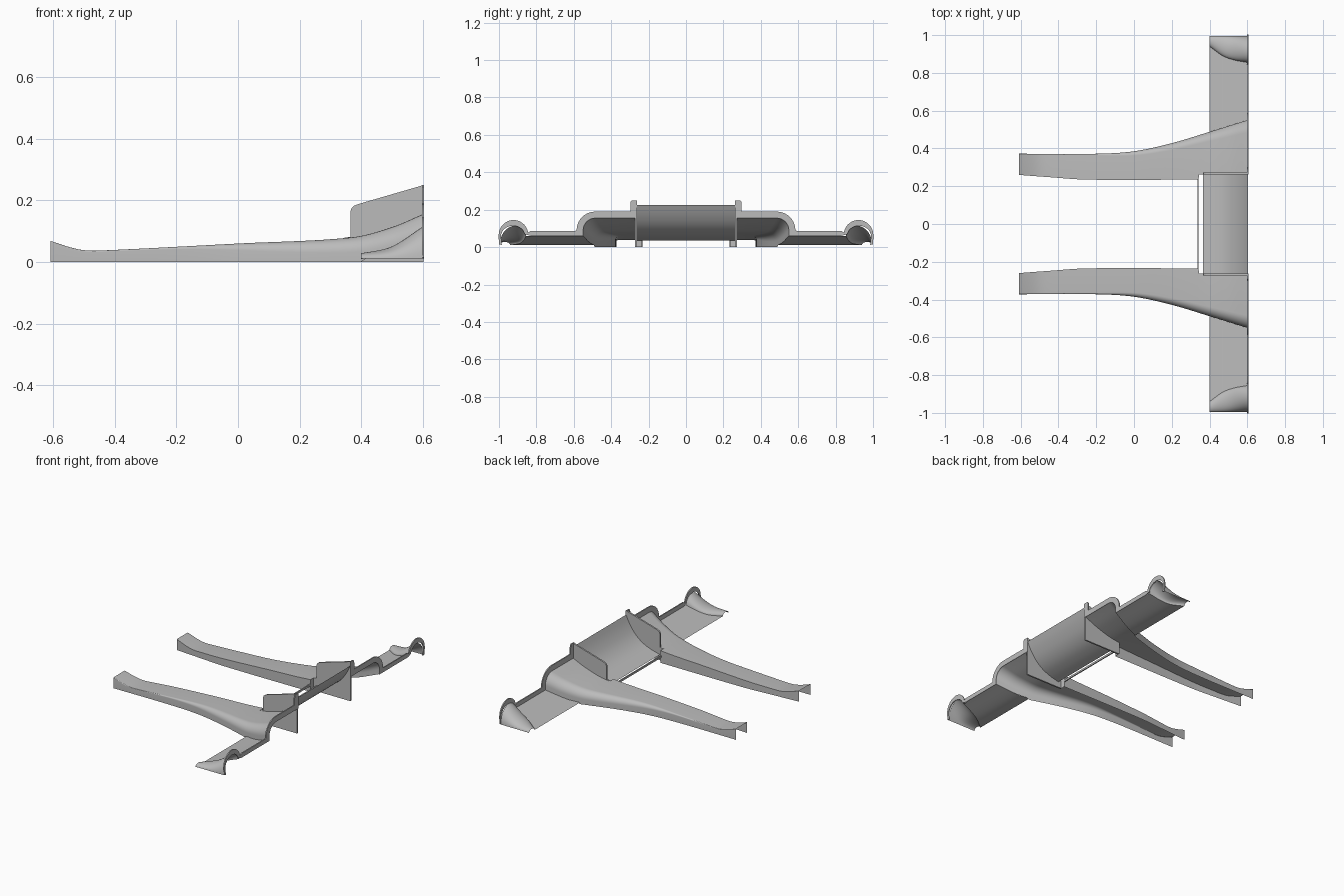
import bpy, bmesh
from math import sin, cos, pi

if "Cube" in bpy.data.objects:
    bpy.data.objects.remove(bpy.data.objects["Cube"])

GREY = (0.5, 0.5, 0.5, 1)
mat = bpy.data.materials.new("plain grey")
mat.use_nodes = True
mat.diffuse_color = GREY
mat.node_tree.nodes["Principled BSDF"].inputs["Base Color"].default_value = GREY


def curve(keys, x):
    """Smooth interpolation through (x, value) keys."""
    x = min(max(x, keys[0][0]), keys[-1][0])
    n = len(keys)

    def slope(i):
        a, b = keys[max(i - 1, 0)], keys[min(i + 1, n - 1)]
        return (b[1] - a[1]) / (b[0] - a[0])
    for i in range(n - 1):
        (x0, v0), (x1, v1) = keys[i], keys[i + 1]
        if x <= x1:
            d = x1 - x0
            t = (x - x0) / d
            return (v0 * (1 + 2 * t) * (1 - t) ** 2 + v1 * t * t * (3 - 2 * t)
                    + d * slope(i) * t * (1 - t) ** 2 - d * slope(i + 1) * t * t * (1 - t))


def finish(name, bm, angle=0.6):
    me = bpy.data.meshes.new(name)
    bm.to_mesh(me)
    bm.free()
    me.materials.append(mat)
    ob = bpy.data.objects.new(name, me)
    bpy.context.collection.objects.link(ob)
    bpy.ops.object.select_all(action='DESELECT')
    ob.select_set(True)
    bpy.context.view_layer.objects.active = ob
    bpy.ops.object.shade_smooth_by_angle(angle=angle)


def sheet(name, rows, side=1, thick=0):
    """Skin a grid of points; side=-1 mirrors it across y."""
    bm = bmesh.new()
    vs = [[bm.verts.new((x, y * side, z)) for x, y, z in r] for r in rows]
    for a, b in zip(vs, vs[1:]):
        for i in range(len(a) - 1):
            quad = (a[i], b[i], b[i + 1], a[i + 1])
            bm.faces.new(quad if side > 0 else quad[::-1])
    if thick:
        ext = bmesh.ops.extrude_face_region(bm, geom=bm.faces[:])
        moved = [v for v in ext["geom"] if isinstance(v, bmesh.types.BMVert)]
        bmesh.ops.translate(bm, verts=moved, vec=(thick, 0, 0))
        bmesh.ops.recalc_face_normals(bm, faces=bm.faces)
    finish(name, bm)


def plate(name, outline, y, thick):
    """Flat side plate from an x-z outline."""
    bm = bmesh.new()
    f = bm.faces.new([bm.verts.new((x, y, z)) for x, z in outline])
    ext = bmesh.ops.extrude_face_region(bm, geom=[f])
    moved = [v for v in ext["geom"] if isinstance(v, bmesh.types.BMVert)]
    bmesh.ops.translate(bm, verts=moved, vec=(0, thick, 0))
    bmesh.ops.recalc_face_normals(bm, faces=bm.faces)
    finish(name, bm, 0.3)


# Guide curves along x
ARM_OUT = [(-.61, .372), (-.2, .372), (0, .385), (.2, .428), (.4, .488), (.6, .55)]
ARM_IN = [(-.61, .26), (-.45, .248), (-.25, .235), (.342, .235)]
ARM_TOP = [(-.61, .069), (-.56, .052), (-.5, .038), (-.43, .038),
           (0, .06), (.37, .08), (.5, .113), (.6, .155)]
ROUND = [(-.61, .004), (-.2, .008), (.1, .03), (.4, .05), (.6, .065)]
WING = [(.4, .01), (.48, .022), (.6, .06)]
TIP_IN = [(.4, .94), (.47, .89), (.53, .868), (.6, .855)]
TIP_TOP = [(.4, .028), (.5, .05), (.6, .113)]


def arm_row(x, inner):
    yo, h, r = curve(ARM_OUT, x), curve(ARM_TOP, x), curve(ROUND, x)
    foot = curve(WING, x) if x > .4 else 0
    rz = min(r, h - foot - .005)
    row = [(x, inner, 0), (x, inner, h)]
    for i in range(9):
        a = pi / 2 * (1 - i / 8)
        row.append((x, yo - r + r * cos(a), h - rz + rz * sin(a)))
    return row + [(x, yo, foot)]


def wing_row(x):
    z0, y0, y1 = curve(WING, x), curve(ARM_OUT, x), curve(TIP_IN, x)
    row = [(x, y0 + (y1 - y0) * i / 4, z0) for i in range(5)]
    c, w = (y1 + .996) / 2, (.996 - y1) / 2
    rise = curve(TIP_TOP, x) - (z0 + .012) / 2
    for i in range(1, 17):
        a = pi * (1 - i / 16)
        row.append((x, c + w * cos(a), z0 + (.012 - z0) * i / 16 + rise * sin(a)))
    return row


# Trailing lip: matching inner and outer edges of the band
def lip_rows():
    pairs = [((.262, .25), (.29, .25)), ((.262, .2), (.297, .243)),
             ((.262, .155), (.298, .19))]
    for i in range(9):
        a = pi / 2 * (1 - i / 8)
        pairs.append(((.485 + .065 * cos(a), .09 + .065 * sin(a)),
                      (.485 + .1 * cos(a), .09 + .1 * sin(a))))
    pairs += [((.55, .06), (.592, .087)), ((.83, .06), (.83, .087))]
    for i in range(1, 17):
        a = pi * (1 - i / 16)
        pairs.append(((.925 + .064 * cos(a), .058 + .056 * sin(a)),
                      (.922 + .08 * cos(a), .062 + .083 * sin(a))))
    pairs.append(((.985, .012), (1, .015)))
    return [[(.598, *p), (.598, *q)] for p, q in pairs]


ENDPLATE = [(.342, 0), (.342, .078), (.365, .082), (.365, .162), (.369, .175),
            (.378, .183), (.39, .188), (.603, .25), (.603, 0)]

for side, tag in ((1, "left"), (-1, "right")):
    xs = [-.61 + .952 * i / 40 for i in range(41)]
    rows = [arm_row(x, curve(ARM_IN, x)) for x in xs]
    rows += [arm_row(.344 + .256 * i / 14, .263) for i in range(15)]
    sheet(tag + "_arm", rows, side)
    sheet(tag + "_wing", [wing_row(.4 + .2 * i / 16) for i in range(17)], side)
    sheet(tag + "_trailing_lip", lip_rows(), side, .007)
    plate(tag + "_endplate", ENDPLATE, side * .262, side * .01)

# Centre flap: shallow floor then an upswept rear section
FLAP = [(.365, .036), (.43, .053), (.49, .08), (.54, .122), (.58, .178), (.603, .224)]
flap = [(.365 + .238 * i / 20) for i in range(21)]
sheet("centre_flap", [[(x, -.263, curve(FLAP, x)), (x, .263, curve(FLAP, x))] for x in flap])

# Thin leading bar bridging the arms
bar = [(.335, .036), (.335, .048), (.342, .048), (.342, .036)]
plate("leading_bar", bar, -.24, .48)
